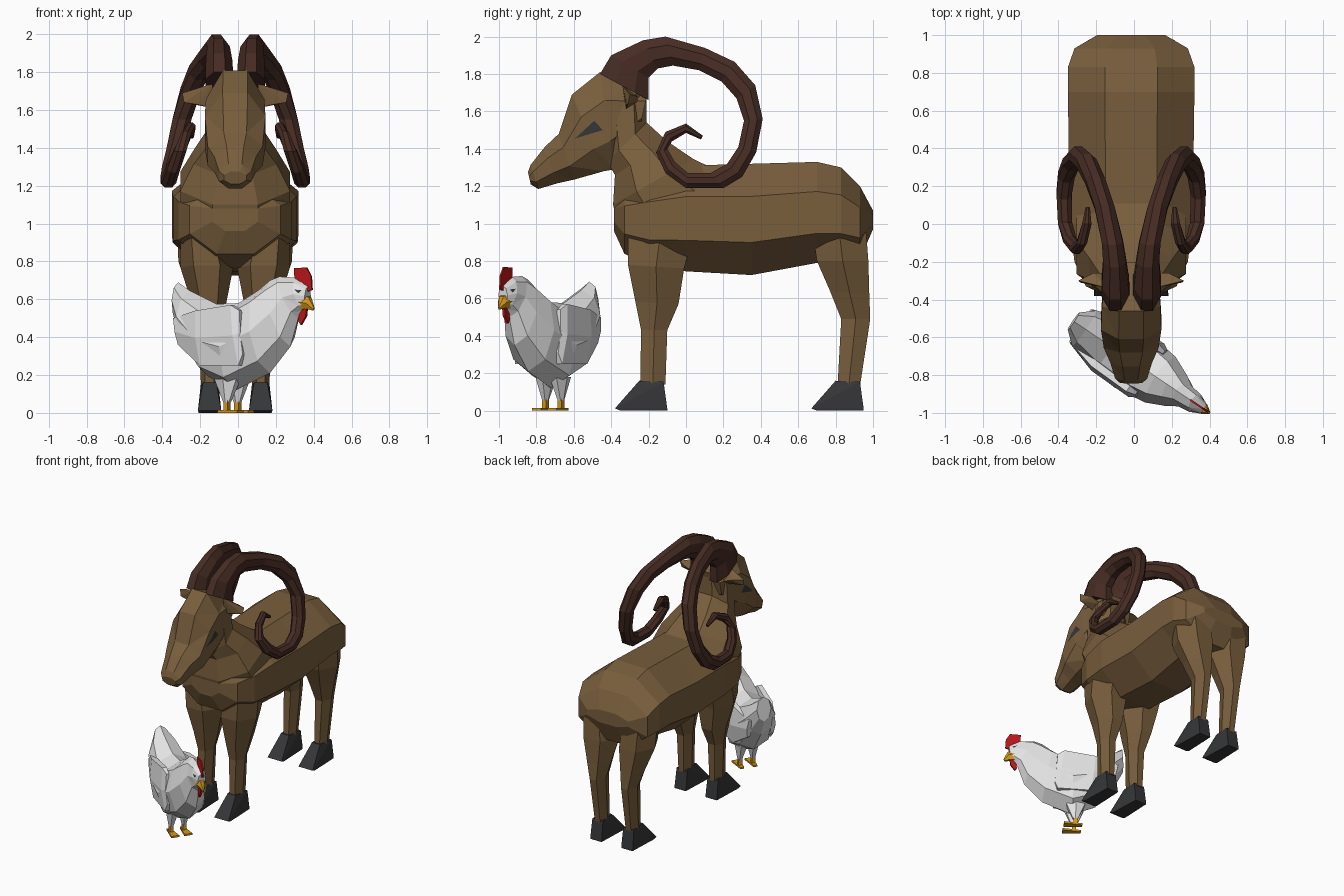
import bpy, bmesh, math
from mathutils import Vector, Matrix


def material(name, r, g, b):
    m = bpy.data.materials.new(name)
    m.diffuse_color = (r, g, b, 1)
    return m


BROWN = material("brown coat", 0.19, 0.112, 0.046)
HORN = material("dark horn", 0.062, 0.025, 0.017)
DARK = material("dark grey", 0.036, 0.037, 0.04)
WHITE = material("white feathers", 0.77, 0.77, 0.77)
ORANGE = material("orange", 0.68, 0.32, 0.012)
RED = material("red", 0.5, 0.008, 0.01)

GOAT = Matrix.Translation((-0.015, 0, 0))
HEN = Matrix.Translation((-0.03, -0.71, 0)) @ Matrix.Rotation(math.radians(56), 4, 'Z')


def finish(name, bm, mats, frame):
    bmesh.ops.recalc_face_normals(bm, faces=bm.faces[:])
    me = bpy.data.meshes.new(name)
    bm.to_mesh(me)
    bm.free()
    for m in mats:
        me.materials.append(m)
    ob = bpy.data.objects.new(name, me)
    ob.matrix_world = frame
    bpy.context.collection.objects.link(ob)


def cut_patch(bm, poly):
    """Cut a side-view polygon (y, z) into the mesh and give it material 1."""
    bmesh.ops.triangulate(bm, faces=bm.faces[:])
    planes = []
    for (y0, z0), (y1, z1) in zip(poly, poly[1:] + poly[:1]):
        co, no = Vector((0, y0, z0)), Vector((0, z0 - z1, y1 - y0)).normalized()
        planes.append((co, no))
        bmesh.ops.bisect_plane(bm, geom=bm.verts[:] + bm.edges[:] + bm.faces[:],
                               dist=1e-5, plane_co=co, plane_no=no)
    for f in bm.faces:
        side = [(f.calc_center_median() - co).dot(no) for co, no in planes]
        if min(side) > 0 or max(side) < 0:
            f.material_index = 1


def loft(name, rings, n, mat, frame, sx=1, flat=True, patch=None):
    """Skin rings; each ring is (y, z) end, opposite (y, z) end, x centre, half-width."""
    angles = [2 * math.pi * (k + (0.5 if flat else 0)) / n for k in range(n)]
    cm = max(math.cos(t) for t in angles)
    sm = max(math.sin(t) for t in angles)
    bm = bmesh.new()
    loops = []
    for (ay, az), (by, bz), x, w in rings:
        loop = []
        for t in angles:
            c, s = math.cos(t) / cm, math.sin(t) / sm
            loop.append(bm.verts.new((sx * (x + w * s),
                                      (ay + by) / 2 + (ay - by) / 2 * c,
                                      (az + bz) / 2 + (az - bz) / 2 * c)))
        loops.append(loop)
    for p, q in zip(loops, loops[1:]):
        for k in range(n):
            j = (k + 1) % n
            bm.faces.new((p[k], p[j], q[j], q[k]))
    bm.faces.new(loops[0])
    bm.faces.new(loops[-1])
    mats = [mat]
    if patch:
        cut_patch(bm, patch)
        mats.append(DARK)
    finish(name, bm, mats, frame)


def hull(name, points, mat, frame):
    bm = bmesh.new()
    for p in points:
        bm.verts.new(p)
    bmesh.ops.convex_hull(bm, input=bm.verts[:])
    finish(name, bm, [mat], frame)


def plate(name, poly, half, mat, frame):
    """Side-view polygon with thickness across x."""
    bm = bmesh.new()
    a = [bm.verts.new((-half, y, z)) for y, z in poly]
    b = [bm.verts.new((half, y, z)) for y, z in poly]
    bm.faces.new(a)
    bm.faces.new(b)
    for k in range(len(poly)):
        j = (k + 1) % len(poly)
        bm.faces.new((a[k], a[j], b[j], b[k]))
    finish(name, bm, [mat], frame)


# Goat trunk
loft("goat_body", [((y, top), (y, bot), 0, w) for y, top, bot, w in (
    (-0.385, 1.13, 0.96, 0.12), (-0.33, 1.2, 0.84, 0.24), (-0.2, 1.26, 0.77, 0.3),
    (0.0, 1.31, 0.745, 0.325), (0.35, 1.32, 0.725, 0.33), (0.7, 1.33, 0.79, 0.335),
    (0.83, 1.3, 0.8, 0.335), (0.93, 1.2, 0.81, 0.3), (1.0, 1.07, 0.97, 0.18))],
    8, BROWN, GOAT)

# Neck
loft("goat_neck", [
    ((0.24, 1.25), (-0.35, 0.94), 0, 0.29), ((0.04, 1.345), (-0.39, 1.1), 0, 0.29),
    ((-0.1, 1.44), (-0.38, 1.26), 0, 0.22), ((-0.21, 1.54), (-0.42, 1.33), 0, 0.16),
    ((-0.21, 1.72), (-0.45, 1.6), 0, 0.14)], 8, BROWN, GOAT)

# Head with eyes cut in
loft("goat_head", [
    ((-0.2, 1.72), (-0.25, 1.5), 0, 0.13), ((-0.46, 1.81), (-0.38, 1.29), 0, 0.155),
    ((-0.61, 1.69), (-0.44, 1.28), 0, 0.16), ((-0.68, 1.48), (-0.6, 1.235), 0, 0.145),
    ((-0.755, 1.41), (-0.69, 1.215), 0, 0.11), ((-0.83, 1.315), (-0.79, 1.185), 0, 0.085),
    ((-0.845, 1.275), (-0.83, 1.21), 0, 0.06)],
    8, BROWN, GOAT, patch=[(-0.594, 1.455), (-0.445, 1.5), (-0.49, 1.55)])

# Horn rings: outer edge, inner edge, x, half-width
horn = [
    ((-0.46, 1.8), (-0.2, 1.66), 0.083, 0.075), ((-0.4, 1.9), (-0.2, 1.78), 0.085, 0.07),
    ((-0.23, 1.98), (-0.15, 1.83), 0.088, 0.06), ((-0.11, 2.0), (-0.07, 1.845), 0.1, 0.056),
    ((0.1, 1.94), (0.07, 1.82), 0.14, 0.053), ((0.26, 1.865), (0.19, 1.76), 0.19, 0.053),
    ((0.37, 1.74), (0.27, 1.67), 0.235, 0.053), ((0.41, 1.56), (0.31, 1.55), 0.28, 0.05),
    ((0.375, 1.38), (0.28, 1.41), 0.315, 0.047), ((0.3, 1.25), (0.22, 1.32), 0.343, 0.044),
    ((0.2, 1.19), (0.13, 1.27), 0.355, 0.04), ((0.0, 1.19), (0.01, 1.27), 0.35, 0.038),
    ((-0.11, 1.27), (-0.06, 1.33), 0.325, 0.035), ((-0.16, 1.38), (-0.1, 1.4), 0.29, 0.033),
    ((-0.11, 1.49), (-0.075, 1.44), 0.26, 0.027), ((0.0, 1.535), (0.0, 1.485), 0.235, 0.025),
    ((0.09, 1.47), (0.08, 1.45), 0.23, 0.012)]

front_leg = [
    ((-0.31, 1.06), (0.06, 1.02), 0.19, 0.1), ((-0.31, 0.78), (-0.01, 0.76), 0.15, 0.14),
    ((-0.27, 0.58), (-0.04, 0.57), 0.138, 0.09), ((-0.24, 0.43), (-0.1, 0.43), 0.135, 0.06),
    ((-0.245, 0.14), (-0.11, 0.14), 0.135, 0.045)]
back_leg = [
    ((0.66, 1.06), (0.955, 1.06), 0.18, 0.13), ((0.7, 0.8), (0.975, 0.8), 0.155, 0.145),
    ((0.77, 0.64), (0.98, 0.62), 0.145, 0.095), ((0.83, 0.49), (0.985, 0.49), 0.137, 0.058),
    ((0.81, 0.13), (0.93, 0.13), 0.135, 0.045)]

for side, sx in (("right", 1), ("left", -1)):
    loft(f"horn_{side}", horn, 8, HORN, GOAT, sx)
    loft(f"front_leg_{side}", front_leg, 6, BROWN, GOAT, sx)
    loft(f"back_leg_{side}", back_leg, 6, BROWN, GOAT, sx)
    # Hooves, wide and low at the toe
    for label, y in (("front", -0.1), ("back", 0.95)):
        hull(f"{label}_hoof_{side}", [(sx * 0.135 + e * w, y + dy, z) for e in (1, -1)
             for dy, z, w in ((-0.15, 0.16, 0.035), (-0.02, 0.155, 0.046), (0, 0.01, 0.05),
                              (-0.28, 0.012, 0.062), (-0.25, 0, 0.058), (0, 0, 0.048))],
             DARK, GOAT)
    # Ears
    hull(f"ear_{side}", [(sx * x, y, z) for x, y, z in (
        (0.12, -0.34, 1.74), (0.12, -0.26, 1.65), (0.12, -0.32, 1.61), (0.2, -0.26, 1.68),
        (0.2, -0.32, 1.63), (0.27, -0.31, 1.64), (0.28, -0.3, 1.69))], BROWN, GOAT)
    # Hen wings, thighs, shanks and feet
    loft(f"wing_{side}", [
        ((-0.14, 0.54), (-0.16, 0.31), 0.13, 0.02), ((-0.09, 0.57), (-0.14, 0.25), 0.135, 0.035),
        ((0.14, 0.54), (0.11, 0.25), 0.125, 0.04), ((0.31, 0.5), (0.28, 0.36), 0.09, 0.02)],
        6, WHITE, HEN, sx)
    loft(f"thigh_{side}", [
        ((-0.07, 0.18), (0.07, 0.18), 0.045, 0.045), ((-0.018, 0.055), (0.018, 0.055), 0.05, 0.018)],
        6, WHITE, HEN, sx)
    loft(f"shank_{side}", [
        ((-0.014, 0.07), (0.014, 0.07), 0.05, 0.014), ((-0.014, 0.005), (0.014, 0.005), 0.05, 0.014)],
        4, ORANGE, HEN, sx)
    hull(f"foot_{side}", [(sx * 0.05 + x, y, z) for y, w in ((-0.085, 0.03), (0.05, 0.014))
                          for x in (-w, w) for z in (0, 0.014)], ORANGE, HEN)

# Hen body and tail
loft("hen_body", [
    ((0.345, 0.69), (0.355, 0.5), 0, 0.055), ((0.27, 0.645), (0.29, 0.37), 0, 0.115),
    ((0.1, 0.575), (0.15, 0.19), 0, 0.16), ((-0.04, 0.58), (-0.02, 0.12), 0, 0.17),
    ((-0.17, 0.65), (-0.24, 0.21), 0, 0.145), ((-0.24, 0.7), (-0.37, 0.35), 0, 0.1),
    ((-0.3, 0.72), (-0.42, 0.5), 0, 0.065)], 8, WHITE, HEN, flat=False)

# Hen head with eyes cut in
loft("hen_head", [
    ((-0.3, 0.72), (-0.42, 0.5), 0, 0.065), ((-0.4, 0.715), (-0.455, 0.54), 0, 0.055),
    ((-0.485, 0.67), (-0.475, 0.56), 0, 0.03)], 8, WHITE, HEN, flat=False,
    patch=[(-0.425, 0.652), (-0.45, 0.632), (-0.462, 0.648)])
loft("beak", [
    ((-0.45, 0.625), (-0.445, 0.545), 0, 0.042), ((-0.495, 0.61), (-0.48, 0.55), 0, 0.028),
    ((-0.522, 0.555), (-0.515, 0.54), 0, 0.006)], 6, ORANGE, HEN)

# Comb and wattle
plate("comb", [(-0.4, 0.7), (-0.395, 0.765), (-0.475, 0.768), (-0.505, 0.72),
               (-0.51, 0.65), (-0.475, 0.64), (-0.45, 0.69)], 0.005, RED, HEN)
plate("wattle", [(-0.435, 0.55), (-0.425, 0.485), (-0.44, 0.465), (-0.472, 0.51), (-0.478, 0.56)],
      0.008, RED, HEN)
